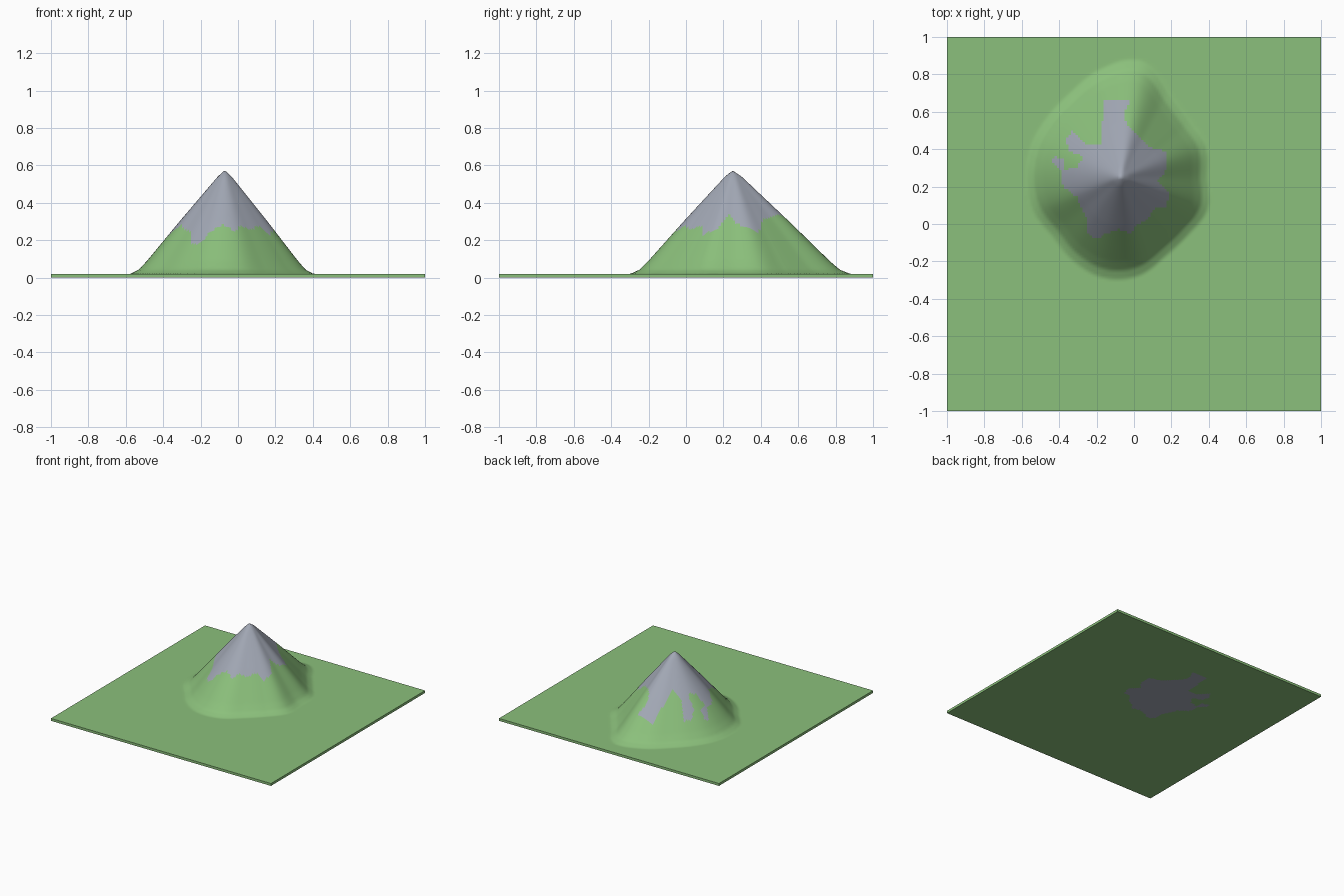
import bpy, bmesh, math

if "Cube" in bpy.data.objects:
    bpy.data.objects.remove(bpy.data.objects["Cube"])

PEAK = (-0.07, 0.25)
BASE, TOP, CELLS = 0.02, 0.575, 160

# distance from the peak to the foot of the mountain, every 20 degrees from +x
FOOT = [.45, .47, .46, .50, .61, .57, .51, .49, .49,
        .49, .49, .47, .50, .53, .52, .47, .46, .48]

# slope profile: (fraction of foot distance, fraction of height)
SLOPE = [(0, 1), (.08, .935), (.5, .5), (.85, .125), (.94, .04), (1.03, 0)]

# plan outline of the bare rock
ROCK = [(-.16, .66), (-.02, .66), (-.05, .6), (-.04, .53), (.02, .48), (.1, .4),
        (.18, .39), (.18, .3), (.13, .23), (.19, .16), (.17, .09), (.1, .08),
        (.08, .03), (.02, 0), (-.02, -.05), (-.08, -.03), (-.15, -.05),
        (-.2, -.08), (-.25, -.05), (-.25, .03), (-.29, .1), (-.3, .14),
        (-.38, .2), (-.39, .28), (-.44, .33), (-.43, .36), (-.38, .35),
        (-.37, .29), (-.31, .30), (-.27, .36), (-.35, .39), (-.36, .45),
        (-.33, .5), (-.29, .46), (-.26, .42), (-.18, .43), (-.17, .53)]


def foot_distance(angle):
    """Smooth closed curve through the foot distances."""
    n = len(FOOT)
    s = (angle / math.tau * n) % n
    i, f = int(s), s % 1
    a, b, c, d = (FOOT[(i + k) % n] for k in (-1, 0, 1, 2))
    return b + .5 * f * (c - a + f * (2*a - 5*b + 4*c - d + f * (3*(b - c) + d - a)))


def height(x, y):
    dx, dy = x - PEAK[0], y - PEAK[1]
    t = math.hypot(dx, dy) / foot_distance(math.atan2(dy, dx))
    for (t0, h0), (t1, h1) in zip(SLOPE, SLOPE[1:]):
        if t <= t1:
            return BASE + (TOP - BASE) * (h0 + (h1 - h0) * (t - t0) / (t1 - t0))
    return BASE


def is_rock(x, y):
    inside = False
    for (x0, y0), (x1, y1) in zip(ROCK, ROCK[1:] + ROCK[:1]):
        if (y0 > y) != (y1 > y) and x < x0 + (y - y0) * (x1 - x0) / (y1 - y0):
            inside = not inside
    return inside


def material(name, color):
    m = bpy.data.materials.new(name)
    m.diffuse_color = (*color, 1)
    m.use_nodes = True
    m.node_tree.nodes["Principled BSDF"].inputs["Base Color"].default_value = m.diffuse_color
    return m


# grassy slab with the mountain raised from its top
bm = bmesh.new()
bmesh.ops.create_grid(bm, x_segments=CELLS, y_segments=CELLS, size=1)
surface = list(bm.verts)
bmesh.ops.extrude_face_region(bm, geom=list(bm.faces))
for v in surface:
    v.co.z = height(v.co.x, v.co.y)
bmesh.ops.recalc_face_normals(bm, faces=bm.faces)

# rock colour inside the outline, on the slopes and underneath
for f in bm.faces:
    c = f.calc_center_median()
    f.material_index = int(is_rock(c.x, c.y))

mesh = bpy.data.meshes.new("mountain_terrain")
bm.to_mesh(mesh)
bm.free()
mesh.materials.append(material("grass green", (.26, .53, .20)))
mesh.materials.append(material("rock grey", (.36, .39, .46)))
terrain = bpy.data.objects.new("mountain_terrain", mesh)
bpy.context.collection.objects.link(terrain)
bpy.context.view_layer.objects.active = terrain
terrain.select_set(True)
bpy.ops.object.shade_smooth_by_angle(angle=math.radians(50))
